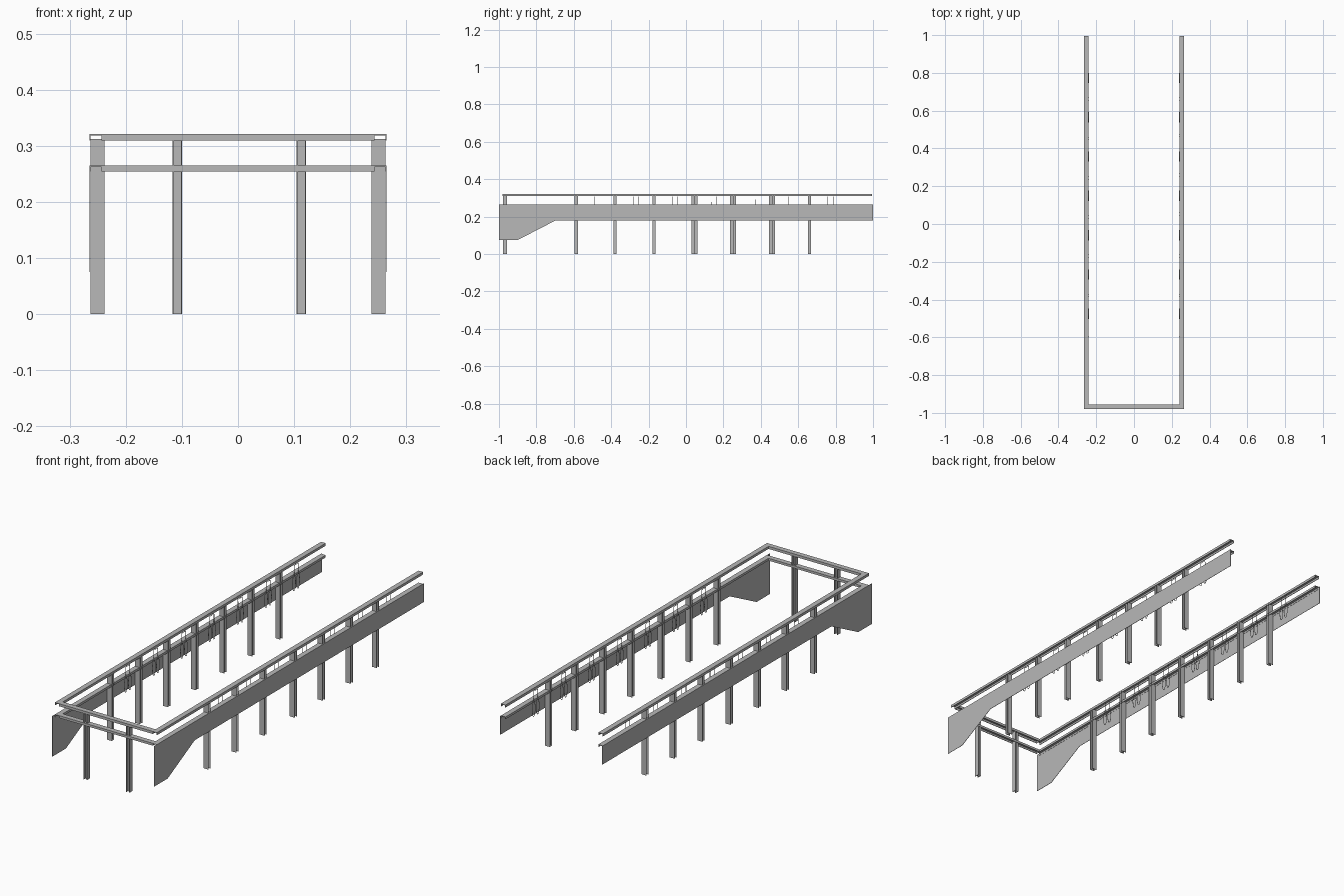
import bpy
import bmesh
import math
from mathutils import Vector

cube = bpy.data.objects.get("Cube")
if cube:
    bpy.data.objects.remove(cube, do_unlink=True)

steel = bpy.data.materials.new("grey steel")
steel.use_nodes = True
GREY = (0.48, 0.48, 0.48, 1)
steel.diffuse_color = GREY
steel.node_tree.nodes["Principled BSDF"].inputs["Base Color"].default_value = GREY

OUT, INN = 0.265, 0.241       # outer and inner faces of the side rails
FRONT, BACK = -0.98, 0.995    # ends of the rails
SIDES = {"left": 1, "right": -1}


def make_object(name, bm):
    bmesh.ops.recalc_face_normals(bm, faces=bm.faces)
    mesh = bpy.data.meshes.new(name)
    bm.to_mesh(mesh)
    bm.free()
    mesh.materials.append(steel)
    obj = bpy.data.objects.new(name, mesh)
    bpy.context.collection.objects.link(obj)
    return obj


def add_box(bm, lo, hi):
    lo, hi = Vector(lo), Vector(hi)
    verts = bmesh.ops.create_cube(bm, size=1)["verts"]
    for v in verts:
        v.co = (lo + hi) / 2 + v.co * (hi - lo)


def post(name, x, y, run_axis, height, depth):
    """Upright H beam with its flanges facing along the run of the rail."""
    bm = bmesh.new()
    width, t = 0.017, 0.0025

    def part(a0, a1, half):
        lo, hi = ((a0, -half), (a1, half)) if run_axis == "x" else ((-half, a0), (half, a1))
        add_box(bm, (x + lo[0], y + lo[1], 0), (x + hi[0], y + hi[1], height))

    part(-width / 2, -width / 2 + t, depth / 2)
    part(width / 2 - t, width / 2, depth / 2)
    part(-width / 2 + t, width / 2 - t, t / 2)
    return make_object(name, bm)


def rail(name, lo, hi, run_axis):
    """Channel beam, open underneath."""
    bm = bmesh.new()
    t = 0.0025
    (x0, y0, z0), (x1, y1, z1) = lo, hi
    add_box(bm, (x0, y0, z1 - t), hi)
    if run_axis == "y":
        add_box(bm, lo, (x0 + t, y1, z1 - t))
        add_box(bm, (x1 - t, y0, z0), (x1, y1, z1 - t))
    else:
        add_box(bm, lo, (x1, y0 + t, z1 - t))
        add_box(bm, (x0, y1 - t, z0), (x1, y1, z1 - t))
    return make_object(name, bm)


# Top and lower rails around three sides
for level, z0, z1 in (("top", 0.309, 0.321), ("lower", 0.254, 0.265)):
    for side, s in SIDES.items():
        x0, x1 = sorted((s * INN, s * OUT))
        rail(f"{level}_{side}_rail", (x0, FRONT, z0), (x1, BACK, z1), "y")
    rail(f"{level}_front_rail", (-0.243, FRONT, z0), (0.243, -0.956, z1), "x")

# Front posts
for side, x in (("left", 0.113), ("right", -0.108)):
    post(f"front_{side}_post", x, -0.968, "x", 0.312, 0.023)

# Side posts, evenly spaced in each run
for side, s in SIDES.items():
    for i in range(7):
        y = -0.587 + 0.208 * i
        if s > 0 and 3 <= i <= 5:
            y += 0.015
        post(f"{side}_post_{i + 1}", s * 0.2505, y, "y", 0.312, 0.025)

# Side skirts with the deep front end
SKIRT = [(-1, 0.075), (-0.9, 0.075), (-0.7, 0.178), (1, 0.178), (1, 0.265), (-1, 0.265)]
for side, s in SIDES.items():
    bm = bmesh.new()
    face = bm.faces.new([bm.verts.new((s * 0.2635, y, z)) for y, z in SKIRT])
    out = bmesh.ops.extrude_face_region(bm, geom=[face])["geom"]
    moved = [v for v in out if isinstance(v, bmesh.types.BMVert)]
    bmesh.ops.translate(bm, verts=moved, vec=(s * 0.0015, 0, 0))
    make_object(f"{side}_skirt", bm)


def wire(curve, points, cyclic):
    spline = curve.splines.new("POLY")
    spline.points.add(len(points) - 1)
    for p, co in zip(spline.points, points):
        p.co = (*co, 1)
    spline.use_cyclic_u = cyclic


# Hanging loops on the inside of each bay
for side, s in SIDES.items():
    for i in range(7):
        yc = -0.475 + 0.208 * i
        x = s * 0.2395
        curve = bpy.data.curves.new(f"{side}_loops_{i + 1}", "CURVE")
        curve.dimensions = "3D"
        curve.bevel_depth = 0.0013
        curve.bevel_resolution = 1
        wire(curve, [(x, yc - 0.015, 0.262), (x, yc - 0.015, 0.307),
                     (x, yc + 0.015, 0.307), (x, yc + 0.015, 0.262)], False)
        for dy in (-0.015, 0.015):
            ring = []
            for k in range(16):
                a = math.tau * k / 16
                ring.append((x, yc + dy + 0.011 * math.cos(a), 0.225 + 0.037 * math.sin(a)))
            wire(curve, ring, True)
        curve.materials.append(steel)
        obj = bpy.data.objects.new(curve.name, curve)
        bpy.context.collection.objects.link(obj)
